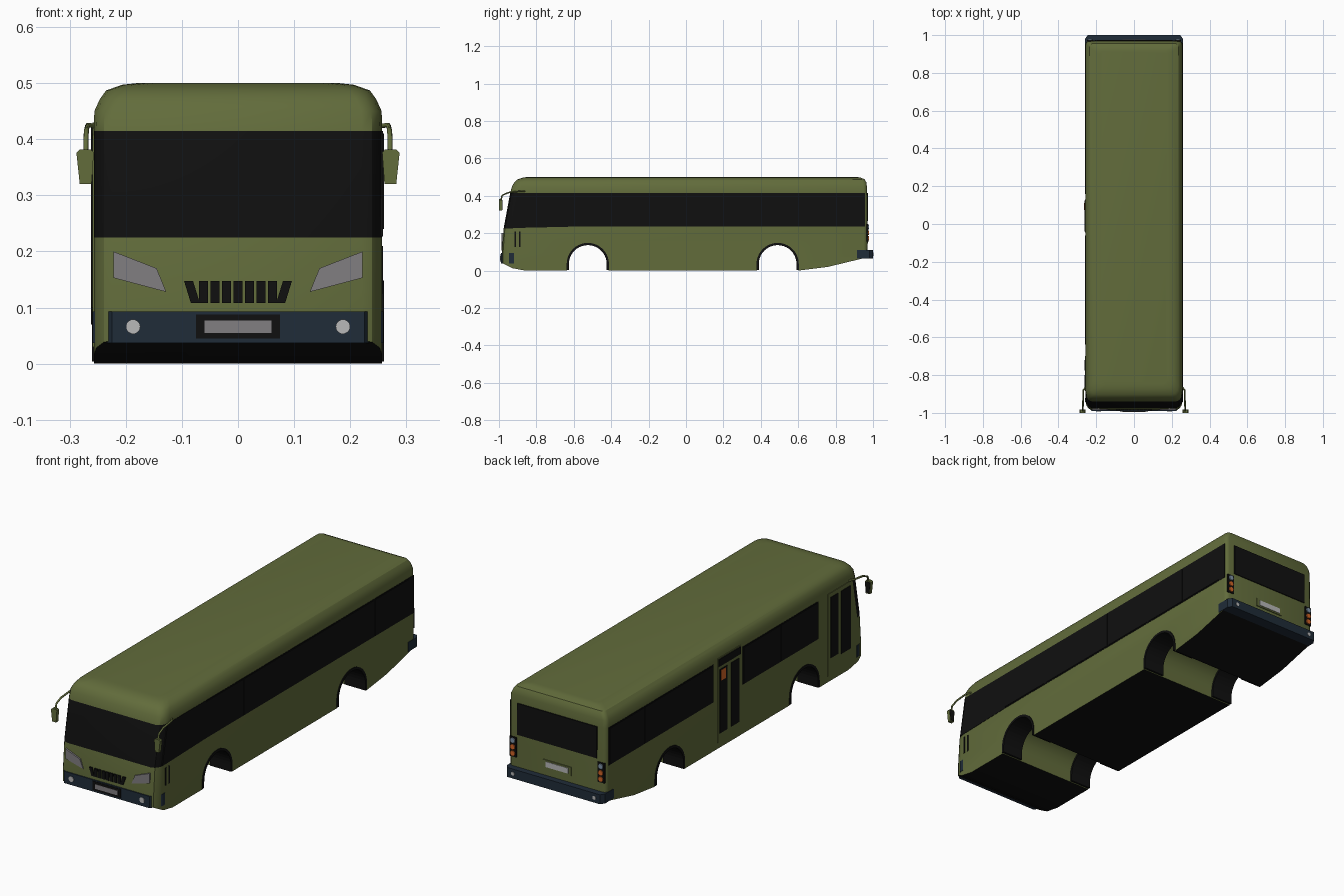
import bpy, bmesh, math
from mathutils import Vector

if "Cube" in bpy.data.objects:
    bpy.data.objects.remove(bpy.data.objects["Cube"])


def material(name, r, g, b):
    m = bpy.data.materials.new(name)
    m.diffuse_color = (r, g, b, 1)
    m.use_nodes = True
    m.node_tree.nodes["Principled BSDF"].inputs["Base Color"].default_value = m.diffuse_color
    return m


OLIVE = material("olive_paint", .122, .150, .044)
BLACK = material("black_glass", .005, .005, .005)
NAVY = material("navy_bumper", .014, .025, .040)
GREY = material("headlight_grey", .22, .21, .22)
PALE = material("pale_grey", .48, .48, .48)
ORANGE = material("orange_lamp", .65, .13, .02)
BLUE = material("blue_grey_lamp", .22, .30, .40)


def add_object(name, bm, mats):
    bmesh.ops.recalc_face_normals(bm, faces=bm.faces[:])
    me = bpy.data.meshes.new(name)
    bm.to_mesh(me)
    bm.free()
    for m in mats:
        me.materials.append(m)
    ob = bpy.data.objects.new(name, me)
    bpy.context.collection.objects.link(ob)
    return ob


def activate(ob):
    bpy.ops.object.select_all(action='DESELECT')
    ob.select_set(True)
    bpy.context.view_layer.objects.active = ob


def prism(name, pts, axis, lo, hi, mat):
    """Extrude a 2D outline along an axis: x takes (y,z), y takes (x,z), z takes (x,y)."""
    place = {'x': lambda a, b, t: (t, a, b), 'y': lambda a, b, t: (a, t, b),
             'z': lambda a, b, t: (a, b, t)}[axis]
    bm = bmesh.new()
    rows = [[bm.verts.new(place(a, b, t)) for a, b in pts] for t in (lo, hi)]
    for row in rows:
        bm.faces.new(row)
    n = len(pts)
    for i in range(n):
        j = (i + 1) % n
        bm.faces.new((rows[0][i], rows[0][j], rows[1][j], rows[1][i]))
    return add_object(name, bm, [mat])


def rect(a0, a1, b0, b1):
    return [(a0, b0), (a1, b0), (a1, b1), (a0, b1)]


def disc(a, b, r, n=14):
    return [(a + r * math.cos(2 * math.pi * i / n), b + r * math.sin(2 * math.pi * i / n))
            for i in range(n)]


def plan(yf, yb, w, seg=3):
    """Rounded rectangular outline of the body seen from above."""
    pts = []
    for sx, y, sy, rx, ry, start in ((1, yf, -1, .036, .05, -90), (1, yb, 1, .02, .02, 0),
                                     (-1, yb, 1, .02, .02, 90), (-1, yf, -1, .036, .05, 180)):
        for i in range(seg + 1):
            a = math.radians(start + 90 * i / seg)
            pts.append((sx * (w - rx) + rx * math.cos(a), y - sy * ry + ry * math.sin(a)))
    return pts


# Body shell: stacked outlines (z, front y, back y, half width)
RINGS = [(0, -.985, .97, .257), (.095, -.985, .97, .257), (.225, -.975, .97, .257),
         (.415, -.940, .969, .257), (.45, -.93, .967, .256), (.472, -.918, .964, .246),
         (.487, -.903, .956, .235), (.497, -.872, .935, .207), (.5, -.85, .915, .18)]
bm = bmesh.new()
loops = [[bm.verts.new((x, y, z)) for x, y in plan(yf, yb, w)] for z, yf, yb, w in RINGS]
for lo, hi in zip(loops, loops[1:]):
    for i in range(len(lo)):
        j = (i + 1) % len(lo)
        bm.faces.new((lo[i], lo[j], hi[j], hi[i]))
bm.faces.new(loops[0])
bm.faces.new(loops[-1])
bmesh.ops.recalc_face_normals(bm, faces=bm.faces[:])
# Sloping underside at both ends
for (y0, z0), (y1, z1) in (((-.93, .013), (-.86, 0)), ((-.985, .042), (-.93, .013)),
                           ((.6, 0), (.76, .02)), ((.76, .02), (.95, .066))):
    normal = Vector((0, z1 - z0, y0 - y1)).normalized()
    bmesh.ops.bisect_plane(bm, geom=bm.verts[:] + bm.edges[:] + bm.faces[:], dist=1e-5,
                           plane_co=(0, y0, z0), plane_no=normal, clear_outer=True)
    bmesh.ops.holes_fill(bm, edges=[e for e in bm.edges if e.is_boundary], sides=0)
bmesh.ops.recalc_face_normals(bm, faces=bm.faces[:])
# Black underside and wrap-around windscreen
for f in bm.faces:
    z = f.calc_center_median().z
    if f.normal.z < -.2 or (.225 < z < .415 and f.normal.y < -.15):
        f.material_index = 1
body = add_object("bus_body", bm, [OLIVE, BLACK])


# Wheel arches
def arch(yc, r, n=20):
    return [(yc + r * math.cos(math.pi * i / n), .035 + r * math.sin(math.pi * i / n))
            for i in range(n + 1)]


for label, yc in (("front", -.525), ("rear", .49)):
    outline = arch(yc, .111)
    cutter = prism(label + "_arch_cutter", outline + [(yc - .111, -.1), (yc + .111, -.1)],
                   'x', -.4, .4, OLIVE)
    cutter.hide_render = True
    mod = body.modifiers.new("arch", 'BOOLEAN')
    mod.operation = 'DIFFERENCE'
    mod.solver = 'EXACT'
    mod.object = cutter
    activate(body)
    bpy.ops.object.modifier_apply(modifier=mod.name)
    bpy.data.objects.remove(cutter)
    ring = ([(yc + .113, .004)] + arch(yc, .113) + [(yc - .113, .004), (yc - .101, .004)]
            + arch(yc, .101)[::-1] + [(yc + .101, .004)])
    for s in (-1, 1):
        prism(label + "_arch_liner", ring, 'x', s * .15, s * .26, BLACK)
activate(body)
bpy.ops.object.shade_smooth_by_angle(angle=math.radians(32))

# Right side window band with raised panes
prism("right_window_band", [(-.94, .227), (-.90, .415), (.958, .415), (.958, .235), (-.6, .235)],
      'x', .25, .2585, BLACK)
cuts = [-.62, -.33, -.05, .12, .41, .66, .92]
for a, b in zip(cuts, cuts[1:]):
    prism("right_window_pane", rect(a + .004, b - .004, .24, .41), 'x', .256, .2605, BLACK)
for y in (-.912, -.888):
    prism("right_side_slot", rect(y - .004, y + .004, .125, .21), 'x', .25, .2585, BLACK)

# Left side windows
for a, b, n in ((.16, .95, 3), (-.63, -.06, 2)):
    prism("left_window_band", rect(a, b, .235, .415), 'x', -.2585, -.25, BLACK)
    step = (b - a) / n
    for i in range(n):
        prism("left_window_pane", rect(a + i * step + .004, a + (i + 1) * step - .004, .24, .41),
              'x', -.2605, -.256, BLACK)

# Left side doors
prism("middle_door", rect(-.045, .13, .03, .43), 'x', -.2595, -.25, OLIVE)
prism("middle_door_header", rect(-.04, .125, .39, .425), 'x', -.262, -.25, BLACK)
prism("middle_door_lamp", rect(.075, .11, .32, .37), 'x', -.2635, -.25, ORANGE)
prism("front_door", rect(-.885, -.70, .03, .42), 'x', -.2595, -.25, OLIVE)
for a, b, lo, hi in ((.06, .118, .07, .375), (-.03, .03, .07, .375),
                     (-.775, -.72, .11, .40), (-.87, -.80, .10, .40)):
    prism("door_glass", rect(a, b, lo, hi), 'x', -.262, -.25, BLACK)

# Front bumper with fog lights and number plate
prism("front_bumper", [(-.259, -.92), (-.259, -.94), (-.225, -.99), (.225, -.99),
                       (.259, -.94), (.259, -.92)], 'z', .037, .093, NAVY)
prism("front_plate_surround", rect(-.075, .075, .045, .088), 'y', -.9925, -.98, BLACK)
prism("front_plate", rect(-.06, .06, .055, .077), 'y', -.994, -.98, GREY)
for s in (-1, 1):
    prism("fog_light", disc(s * .187, .066, .013), 'y', -.993, -.98, PALE)
    prism("headlight", [(s * .222, .2), (s * .145, .17), (s * .128, .128), (s * .222, .153)],
          'y', -.986, -.965, GREY)

# Grille slots
for i in range(-4, 5):
    x, lean = i * .0205, (.006 if i > 3 else -.006 if i < -3 else 0)
    prism("grille_slot", [(x - .008 - lean, .108), (x + .008 - lean, .108),
                          (x + .008 + lean, .147), (x - .008 + lean, .147)],
          'y', -.987, -.97, BLACK)

# Rear bumper, window, plate and lamps
prism("rear_bumper", [(-.259, .915), (.259, .915), (.259, .98), (.245, 1.0),
                      (-.245, 1.0), (-.259, .98)], 'z', .065, .11, NAVY)
prism("rear_window", rect(-.21, .21, .265, .415), 'y', .96, .974, BLACK)
prism("rear_plate_surround", rect(-.075, .075, .145, .185), 'y', .96, .974, OLIVE)
prism("rear_plate", rect(-.06, .06, .152, .178), 'y', .96, .976, PALE)
for s in (-1, 1):
    prism("rear_lamp_housing", rect(s * .215, s * .25, .155, .25), 'y', .955, .974, BLACK)
    for z, m in ((.172, ORANGE), (.202, ORANGE), (.233, BLUE)):
        prism("rear_lamp", disc(s * .2325, z, .0125), 'y', .96, .979, m)
    prism("rear_reflector", disc(s * .215, .088, .009), 'y', .99, 1.0015, PALE)

# Mirrors on curved arms
for s in (-1, 1):
    head = [(.257, .376), (.261, .32), (.282, .32), (.288, .376), (.282, .382), (.262, .382)]
    prism("mirror_head", [(s * x, z) for x, z in head], 'y', -1.0, -.983, OLIVE)
    prism("mirror_glass", [(s * (.272 + (x - .272) * .85), .35 + (z - .35) * .85)
                           for x, z in head], 'y', -.985, -.981, BLACK)
    cu = bpy.data.curves.new("mirror_arm", 'CURVE')
    cu.dimensions = '3D'
    cu.bevel_depth = .0045
    cu.bevel_resolution = 1
    cu.use_fill_caps = True
    path = [(.254, -.862, .424), (.268, -.88, .425), (.27, -.95, .417),
            (.271, -.983, .402), (.271, -.99, .375)]
    sp = cu.splines.new('POLY')
    sp.points.add(len(path) - 1)
    for p, (x, y, z) in zip(sp.points, path):
        p.co = (s * x, y, z, 1)
    cu.materials.append(OLIVE)
    arm = bpy.data.objects.new("mirror_arm", cu)
    bpy.context.collection.objects.link(arm)
    activate(arm)
    bpy.ops.object.convert(target='MESH')
